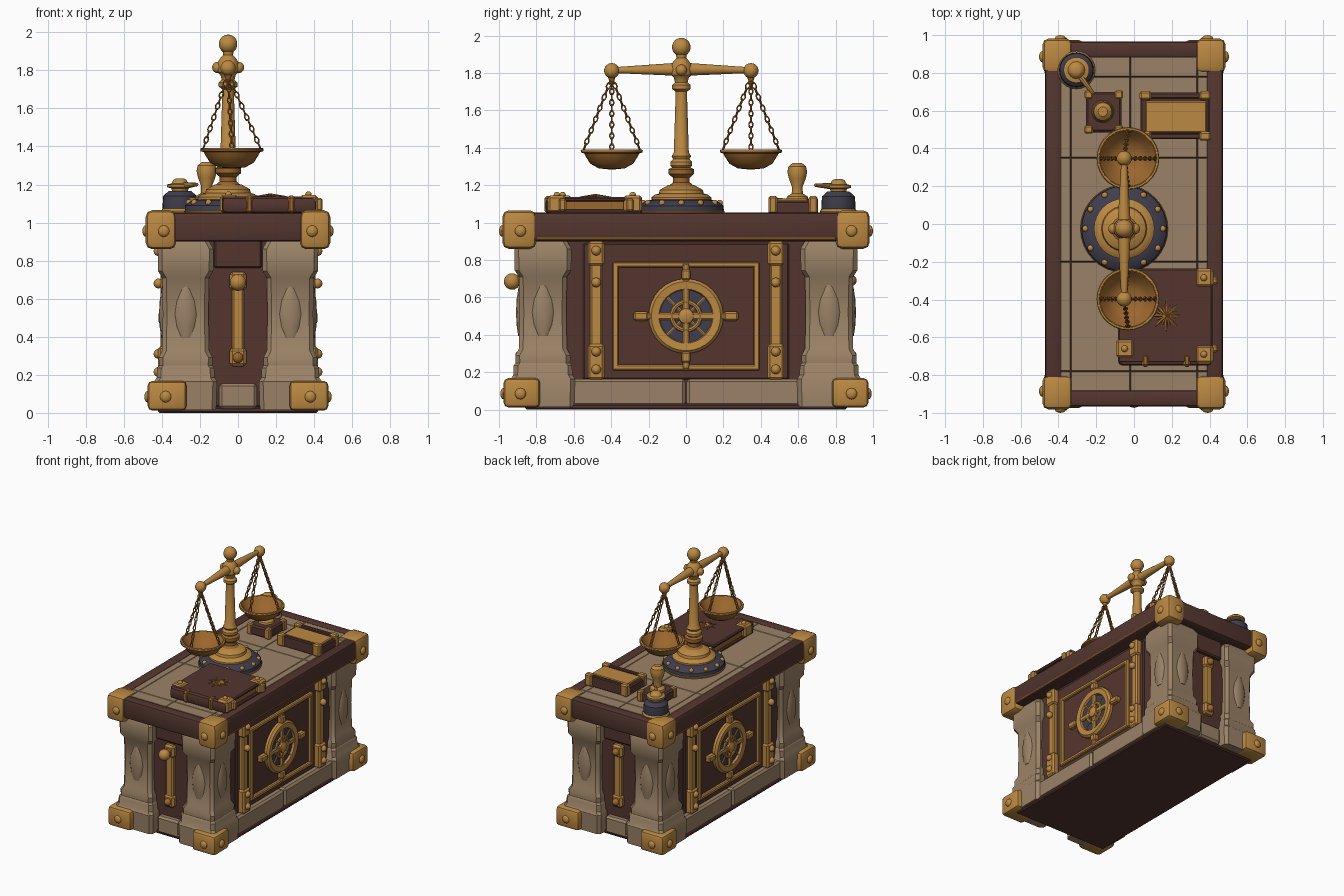
import bpy, bmesh, math
from mathutils import Matrix, Vector

def material(name, rgb):
    m = bpy.data.materials.new(name)
    m.diffuse_color = (*rgb, 1)
    return m

BRASS = material("brass", (0.50, 0.25, 0.055))
BRONZE = material("dark bronze", (0.33, 0.135, 0.027))
WOOD = material("dark brown wood", (0.088, 0.036, 0.028))
STONE = material("tan stone", (0.33, 0.225, 0.135))
NAVY = material("navy enamel", (0.052, 0.048, 0.075))
T = Matrix.Translation

def add(name, bm, mat, M=None):
    bmesh.ops.remove_doubles(bm, verts=bm.verts, dist=1e-5)
    bmesh.ops.recalc_face_normals(bm, faces=bm.faces)
    me = bpy.data.meshes.new(name)
    bm.to_mesh(me)
    bm.free()
    if M:
        me.transform(M)
    me.materials.append(mat)
    ob = bpy.data.objects.new(name, me)
    bpy.context.collection.objects.link(ob)
    return ob

def box(name, x, y, z, mat, bev=0.008, seg=1):
    x, y, z = sorted(x), sorted(y), sorted(z)
    bm = bmesh.new()
    bmesh.ops.create_cube(bm, size=1)
    for v in bm.verts:
        v.co = [a[0] + (a[1] - a[0]) * (c + 0.5) for a, c in zip((x, y, z), v.co)]
    if bev:
        bmesh.ops.bevel(bm, geom=bm.edges[:], offset=bev, segments=seg, profile=0.5, affect='EDGES')
    return add(name, bm, mat)

def lathe_bm(prof, n=24, closed=False):
    bm = bmesh.new()
    rings = [[bm.verts.new((r * math.cos(2 * math.pi * k / n), r * math.sin(2 * math.pi * k / n), z))
              for k in range(n)] for r, z in prof]
    pairs = list(zip(rings, rings[1:])) + ([(rings[-1], rings[0])] if closed else [])
    for a, b in pairs:
        for k in range(n):
            bm.faces.new((a[k], a[(k + 1) % n], b[(k + 1) % n], b[k]))
    return bm

def lathe(name, prof, M, mat, n=24):
    return add(name, lathe_bm([(0, prof[0][1])] + prof + [(0, prof[-1][1])], n), mat, M)

def ring_bm(R, r, n=24, m=8):
    return lathe_bm([(R + r * math.cos(2 * math.pi * k / m), r * math.sin(2 * math.pi * k / m))
                     for k in range(m)], n, True)

def ball(name, c, r, mat, sc=(1, 1, 1)):
    bm = bmesh.new()
    bmesh.ops.create_uvsphere(bm, u_segments=14, v_segments=9, radius=r)
    return add(name, bm, mat, T(c) @ Matrix.Diagonal((*sc, 1)))

def rod(name, p, q, r0, r1, mat, n=10):
    p, q = Vector(p), Vector(q)
    M = T(p) @ (q - p).to_track_quat('Z', 'Y').to_matrix().to_4x4()
    return lathe(name, [(r0, 0), (r1, (q - p).length)], M, mat, n)

# --- body core and plinth
box("body_core", (-0.36, 0.36), (-0.84, 0.84), (0.03, 0.92), WOOD)
box("underside", (-0.42, 0.42), (-0.86, 0.86), (0, 0.03), WOOD)
for sy in (-1, 1):
    box("end_plinth_stone", (-0.10, 0.10), (sy * 0.7, sy * 0.885), (0.02, 0.155), STONE, 0.015)
    box("end_top_block", (-0.125, 0.125), (sy * 0.8, sy * 0.87), (0.76, 0.91), WOOD, 0.01)
    # brass strap on each end
    box("end_strap", (-0.032, 0.032), (sy * 0.83, sy * 0.872), (0.25, 0.73), BRASS, 0.01)
    for z in (0.29, 0.69):
        box("strap_end_plate", (-0.044, 0.044), (sy * 0.83, sy * 0.882), (z - 0.045, z + 0.05), BRASS, 0.014)
        ball("strap_rivet", (0, sy * 0.885, z), 0.028, BRONZE)
box("front_knob_stem", (-0.02, 0.02), (-0.93, -0.87), (0.66, 0.71), BRONZE)
ball("front_knob", (0, -0.93, 0.685), 0.044, BRASS)

# --- corner pillars with brass caps
PILLAR = [(0.015, 0.16), (0.165, 0.165), (0.185, 0.152), (0.235, 0.15), (0.25, 0.14), (0.29, 0.142),
          (0.325, 0.124), (0.52, 0.12), (0.71, 0.124), (0.745, 0.145), (0.86, 0.147), (0.91, 0.12)]
for sx in (-1, 1):
    for sy in (-1, 1):
        cx, cy = sx * 0.275, sy * 0.765
        bm = bmesh.new()
        rings = []
        for z, h in PILLAR:
            c = 0.022
            pts = [(h, h - c), (h - c, h), (c - h, h), (-h, h - c), (-h, c - h), (c - h, -h), (h - c, -h), (h, c - h)]
            rings.append([bm.verts.new((cx + a, cy + b * 1.04, z)) for a, b in pts])
        for a, b in zip(rings, rings[1:]):
            for k in range(8):
                bm.faces.new((a[k], a[(k + 1) % 8], b[(k + 1) % 8], b[k]))
        bm.faces.new(rings[0])
        bm.faces.new(rings[-1])
        add("corner_pillar", bm, STONE)
        # pointed oval carvings
        for M in (T((cx, cy + sy * 0.122, 0.52)) @ Matrix.Diagonal((0.06, 0.022, 0.17, 1)),
                  T((cx + sx * 0.118, cy, 0.52)) @ Matrix.Diagonal((0.022, 0.06, 0.17, 1))):
            lathe("pillar_oval", [(0.45, -0.75), (0.85, -0.4), (1, 0), (0.85, 0.4), (0.45, 0.75), (0.01, 1)], M, STONE, 8)
        box("foot_corner", (sx * 0.27, sx * 0.475), (sy * 0.78, sy * 0.975), (0.012, 0.168), BRASS, 0.025, 2)
        box("top_corner", (sx * 0.325, sx * 0.485), (sy * 0.80, sy * 0.982), (0.86, 1.065), BRASS, 0.034, 2)
        for z, a, b in ((0.085, 0.475, 0.975), (0.955, 0.485, 0.982)):
            ball("corner_rivet", (sx * a, sy * 0.885, z), 0.03, BRASS, (0.6, 1, 1))
            ball("corner_rivet", (sx * (a - 0.095), sy * b, z), 0.03, BRASS, (1, 0.6, 1))

# --- long side panels, straps and wheel emblem
for s in (-1, 1):
    for sy in (-1, 1):
        box("side_plinth_stone", (s * 0.3, s * 0.415), (sy * 0.003, sy * 0.61), (0.018, 0.165), STONE, 0.015)
    box("side_panel", (s * 0.35, s * 0.372), (-0.55, 0.55), (0.16, 0.89), WOOD)
    for y in (-0.48, 0.48):
        box("side_strap", (s * 0.36, s * 0.405), (y - 0.032, y + 0.032), (0.165, 0.9), BRASS, 0.01)
        for z0, z1 in ((0.77, 0.90), (0.16, 0.35)):
            box("strap_plate", (s * 0.36, s * 0.42), (y - 0.044, y + 0.044), (z0, z1), BRASS, 0.012)
        for z in (0.85, 0.68, 0.31, 0.215):
            ball("side_rivet", (s * 0.418, y, z), 0.026, BRASS)
        box("frame_upright", (s * 0.36, s * 0.395), (y * 0.75, y * 0.82), (0.21, 0.79), BRASS, 0.007)
    for z in (0.225, 0.775):
        box("frame_rail", (s * 0.36, s * 0.395), (-0.393, 0.393), (z - 0.015, z + 0.015), BRASS, 0.007)
    M = T((s * 0.372, 0, 0.5)) @ Matrix.Rotation(s * math.pi / 2, 4, 'Y')
    lathe("emblem_disc", [(0.14, -0.01), (0.14, 0.014)], M, NAVY, 32)
    rim = [(0.135, 0), (0.145, 0.03), (0.185, 0.035), (0.2, 0.02), (0.2, 0)]
    add("emblem_rim", lathe_bm(rim, 32, True), BRASS, M)
    add("emblem_inner_ring", ring_bm(0.075, 0.013), BRASS, M @ T((0, 0, 0.016)))
    lathe("emblem_hub", [(0.045, 0), (0.04, 0.035), (0.02, 0.045)], M, BRASS, 16)
    box("wheel_bar_upright", (s * 0.36, s * 0.4), (-0.02, 0.02), (0.215, 0.785), BRASS, 0.008)
    box("wheel_bar_level", (s * 0.36, s * 0.4), (-0.27, 0.27), (0.48, 0.52), BRASS, 0.008)
    for t in (-1, 1):
        box("wheel_grip", (s * 0.36, s * 0.408), (t * 0.2, t * 0.28), (0.475, 0.525), BRASS, 0.01)
        box("wheel_grip", (s * 0.36, s * 0.408), (-0.025, 0.025), (0.5 + t * 0.19, 0.5 + t * 0.25), BRASS, 0.01)
        p = Vector((s * 0.388, 0, 0.5))
        d = Vector((0, 0.145, 0.145 * t)) * 0.7
        rod("wheel_spoke", p - d, p + d, 0.007, 0.007, BRASS, 6)
    box("table_edge_trim", (s * 0.45, s * 0.472), (-0.8, 0.8), (0.908, 0.922), BRONZE, 0.003)

# --- table top: wooden frame and stone slabs
box("table_board", (-0.45, 0.45), (-0.95, 0.95), (0.905, 1.03), WOOD)
for s in (-1, 1):
    box("frame_long", (s * 0.385, s * 0.472), (-0.965, 0.965), (0.9, 1.053), WOOD, 0.018, 2)
    box("frame_short", (-0.465, 0.465), (s * 0.88, s * 0.965), (0.9, 1.053), WOOD, 0.018, 2)
rows = (-0.885, -0.78, -0.2, 0.35, 0.78, 0.885)
cols = (-0.39, -0.335, -0.02, 0.335, 0.39)
for y0, y1 in zip(rows, rows[1:]):
    for x0, x1 in zip(cols, cols[1:]):
        box("table_slab", (x0 + 0.001, x1 - 0.001), (y0 + 0.001, y1 - 0.001), (1.0, 1.048), STONE, 0.003)

# --- balance scale
SX, SY = -0.052, -0.025
C = T((SX, SY, 0))
lathe("scale_foot", [(0.225, 1.04), (0.232, 1.06), (0.22, 1.07)], C, BRASS, 32)
lathe("scale_base", [(0.228, 1.062), (0.225, 1.09), (0.19, 1.118), (0.14, 1.125)], C, NAVY, 32)
for k in range(12):
    a = k * math.pi / 6
    ball("base_stud", (SX + 0.205 * math.cos(a), SY + 0.205 * math.sin(a), 1.105), 0.017, BRASS)
lathe("scale_step", [(0.16, 1.11), (0.16, 1.135), (0.14, 1.15), (0.12, 1.155), (0.115, 1.175), (0.07, 1.2)], C, BRASS, 32)
lathe("column_collar", [(0.075, 1.19), (0.045, 1.215), (0.045, 1.24), (0.068, 1.26), (0.068, 1.285), (0.04, 1.3)], C, BRONZE)
lathe("column", [(0.045, 1.29), (0.058, 1.305), (0.058, 1.325), (0.044, 1.34), (0.052, 1.355), (0.04, 1.375),
                 (0.03, 1.7), (0.05, 1.715), (0.05, 1.735), (0.034, 1.75), (0.04, 1.775), (0.056, 1.79),
                 (0.056, 1.84), (0.04, 1.865), (0.026, 1.88), (0.03, 1.91)], C, BRASS)
ball("column_finial", (SX, SY, 1.938), 0.05, BRASS)
for s in (-1, 1):
    py = SY + s * 0.372
    ball("beam_hub_boss", (SX + s * 0.055, SY, 1.815), 0.03, BRASS)
    rod("beam_arm", (SX, SY, 1.82), (SX, py, 1.815), 0.036, 0.015, BRASS, 12)
    ball("beam_end", (SX, py, 1.812), 0.041, BRASS)
    lathe("beam_hook", [(0.012, 1.75), (0.02, 1.775)], T((SX, py, 0)), BRONZE, 10)
    px = SX + 0.02
    bowl = [(0.001, 1.283), (0.07, 1.29), (0.115, 1.315), (0.14, 1.355), (0.148, 1.37), (0.165, 1.375), (0.165, 1.388),
            (0.148, 1.39), (0.135, 1.375), (0.105, 1.33), (0.06, 1.305), (0.001, 1.3)]
    add("scale_pan", lathe_bm(bowl, 28), BRONZE, T((px, py, 0)))
    add("pan_rim", ring_bm(0.157, 0.009, 28, 6), BRASS, T((px, py, 1.384)))
    # chains of alternating links
    for k in range(4):
        a = k * math.pi / 2
        p0 = Vector((SX, py, 1.775))
        p1 = Vector((px + 0.15 * math.cos(a), py + 0.15 * math.sin(a), 1.39))
        q = (p1 - p0).to_track_quat('X', 'Z').to_matrix().to_4x4()
        bm, n = bmesh.new(), 13
        for i in range(n):
            link = ring_bm(0.012, 0.0048, 10, 5)
            link.transform(T(p0.lerp(p1, (i + 0.5) / n)) @ q @ Matrix.Rotation(i * math.pi / 2, 4, 'X')
                           @ Matrix.Diagonal((1.35, 0.85, 1, 1)))
            tmp = bpy.data.meshes.new("link")
            link.to_mesh(tmp)
            link.free()
            bm.from_mesh(tmp)
            bpy.data.meshes.remove(tmp)
        add("pan_chain", bm, BRONZE)

# --- book with sunburst
box("book_pages", (-0.07, 0.395), (-0.72, -0.25), (1.06, 1.125), BRONZE, 0.004)
box("book_back_cover", (-0.085, 0.415), (-0.735, -0.235), (1.045, 1.07), WOOD)
box("book_front_cover", (-0.085, 0.415), (-0.735, -0.235), (1.112, 1.137), WOOD)
box("book_spine", (-0.085, 0.415), (-0.75, -0.69), (1.048, 1.135), WOOD, 0.025, 2)
for x, y in ((0.37, -0.285), (0.37, -0.69), (-0.05, -0.66)):
    box("book_corner", (x - 0.045, x + 0.05), (y - 0.05, y + 0.05), (1.05, 1.146), BRASS, 0.014)
    ball("book_stud", (x, y, 1.146), 0.018, BRASS)
for y in (-0.66, -0.3):
    box("book_clasp", (0.4, 0.445), (y - 0.02, y + 0.02), (1.06, 1.13), BRASS, 0.01)
for x in (0.06, 0.28):
    box("spine_band", (x - 0.02, x + 0.02), (-0.756, -0.69), (1.05, 1.142), BRONZE, 0.012)
for k in range(16):
    a, L = k * math.pi / 8, (0.085, 0.06)[k % 2]
    rod("sunburst_ray", (0.17, -0.485, 1.14), (0.17 + L * math.cos(a), -0.485 + L * math.sin(a), 1.138), 0.014, 0.001, BRONZE, 5)

# --- small case with brass plate
box("case_body", (0.035, 0.4), (0.45, 0.695), (1.045, 1.115), WOOD)
box("case_plate", (0.06, 0.385), (0.485, 0.65), (1.1, 1.128), BRASS, 0.006)
for y in (0.465, 0.68):
    box("case_rail", (0.04, 0.4), (y - 0.015, y + 0.015), (1.1, 1.135), WOOD, 0.006)
    for x in (0.06, 0.375):
        box("case_corner", (x - 0.03, x + 0.033), (y - 0.024, y + 0.024), (1.046, 1.142), BRASS, 0.01)

# --- hand stamp
box("stamp_base", (-0.255, -0.065), (0.485, 0.7), (1.045, 1.125), WOOD, 0.012)
for x in (-0.24, -0.08):
    for y in (0.5, 0.685):
        box("stamp_corner", (x - 0.022, x + 0.022), (y - 0.022, y + 0.022), (1.046, 1.132), BRASS, 0.008)
lathe("stamp_handle", [(0.06, 1.12), (0.055, 1.14), (0.03, 1.155), (0.028, 1.19), (0.045, 1.235), (0.053, 1.27),
                       (0.047, 1.3), (0.025, 1.318)], T((-0.165, 0.595, 0)), BRASS)

# --- inkwell with spout
I = T((-0.305, 0.815, 0))
lathe("inkwell_foot", [(0.098, 1.045), (0.1, 1.06), (0.09, 1.075)], I, BRASS)
lathe("inkwell_body", [(0.088, 1.06), (0.092, 1.08), (0.088, 1.14), (0.06, 1.165)], I, NAVY)
lathe("inkwell_lid", [(0.04, 1.155), (0.045, 1.18), (0.068, 1.186), (0.068, 1.2), (0.045, 1.205), (0.034, 1.225), (0.02, 1.232)], I, BRASS)
rod("inkwell_spout", (-0.28, 0.775, 1.195), (-0.215, 0.69, 1.2), 0.017, 0.009, BRASS, 8)

# --- shading
for o in bpy.context.collection.objects:
    o.select_set(True)
    bpy.context.view_layer.objects.active = o
bpy.ops.object.shade_smooth_by_angle(angle=math.radians(35))
